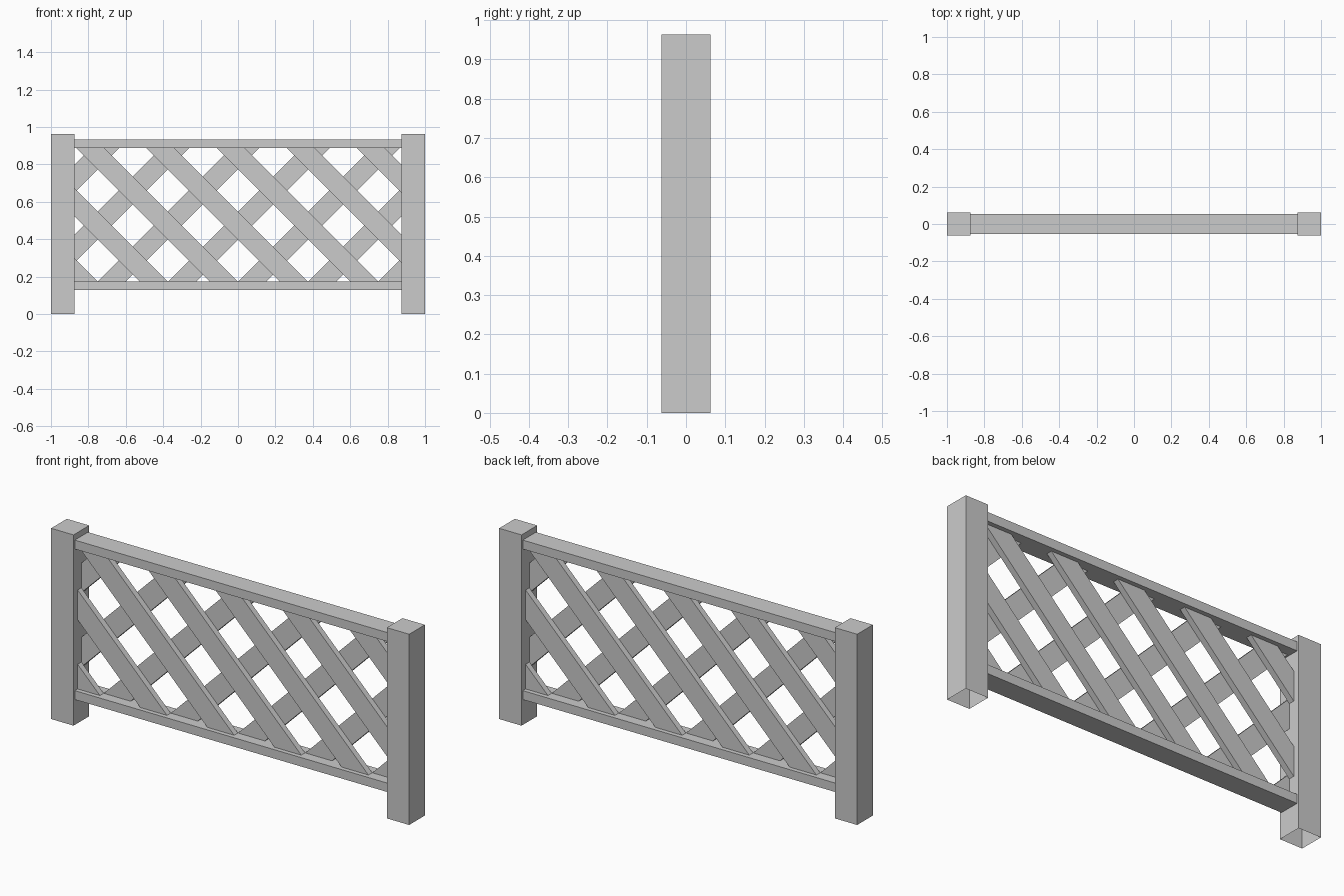
import bpy, bmesh, math
from mathutils import Matrix, Vector

if "Cube" in bpy.data.objects:
    bpy.data.objects.remove(bpy.data.objects["Cube"])

POST_W, POST_H = 0.125, 0.963
X_IN = 1 - POST_W                    # inner face of the posts
Z_LOW, Z_HIGH = 0.173, 0.888         # opening between the rails
RAIL_H, RAIL_D = 0.045, 0.105
SLAT_T, SLAT_W = 0.03, 0.106


def finish(bm, name):
    bmesh.ops.recalc_face_normals(bm, faces=bm.faces)
    mesh = bpy.data.meshes.new(name)
    bm.to_mesh(mesh)
    bm.free()
    obj = bpy.data.objects.new(name, mesh)
    bpy.context.collection.objects.link(obj)
    return obj


def box(size, centre, rot=Matrix.Identity(4)):
    bm = bmesh.new()
    m = Matrix.Translation(centre) @ rot @ Matrix.Diagonal((*size, 1))
    bmesh.ops.create_cube(bm, size=1, matrix=m)
    return bm


def clip(bm, point, normal):
    # cut off everything beyond the plane and cap the cut
    cut = bmesh.ops.bisect_plane(bm, geom=bm.verts[:] + bm.edges[:] + bm.faces[:],
                                 plane_co=point, plane_no=normal, clear_outer=True)
    edges = [e for e in cut["geom_cut"] if isinstance(e, bmesh.types.BMEdge)]
    if edges:
        bmesh.ops.contextual_create(bm, geom=edges)


# posts, open underneath
for side, label in ((-1, "left"), (1, "right")):
    bm = box((POST_W, POST_W, POST_H), (side * (1 - POST_W / 2), 0, POST_H / 2))
    bottom = [f for f in bm.faces if f.calc_center_median().z < 0.001]
    finish(bm, label + "_post")
    mesh = bpy.data.objects[label + "_post"].data
    bm = bmesh.new()
    bm.from_mesh(mesh)
    bottom = [f for f in bm.faces if f.calc_center_median().z < 0.001]
    bmesh.ops.delete(bm, geom=bottom, context='FACES')
    bm.to_mesh(mesh)
    bm.free()

# rails
for label, z in (("bottom", Z_LOW - RAIL_H / 2), ("top", Z_HIGH + RAIL_H / 2)):
    finish(box((2 * X_IN, RAIL_D, RAIL_H), (0, 0, z)), label + "_rail")

# diagonal slats: front layer, and the same layer turned half round for the back
z_mid = (Z_LOW + Z_HIGH) / 2
for k in range(-4, 3):
    x = 0.8475 + 0.375 * k - z_mid
    for label, turn in (("front", 0), ("back", math.pi)):
        bm = box((3, SLAT_T, SLAT_W), (x, -SLAT_T / 2, z_mid),
                 Matrix.Rotation(math.radians(45), 4, 'Y'))
        for point, normal in (((X_IN, 0, 0), (1, 0, 0)), ((-X_IN, 0, 0), (-1, 0, 0)),
                              ((0, 0, Z_HIGH), (0, 0, 1)), ((0, 0, Z_LOW), (0, 0, -1))):
            clip(bm, Vector(point), Vector(normal))
        bm.transform(Matrix.Rotation(turn, 4, 'Z'))
        finish(bm, f"{label}_slat_{k + 5}")
